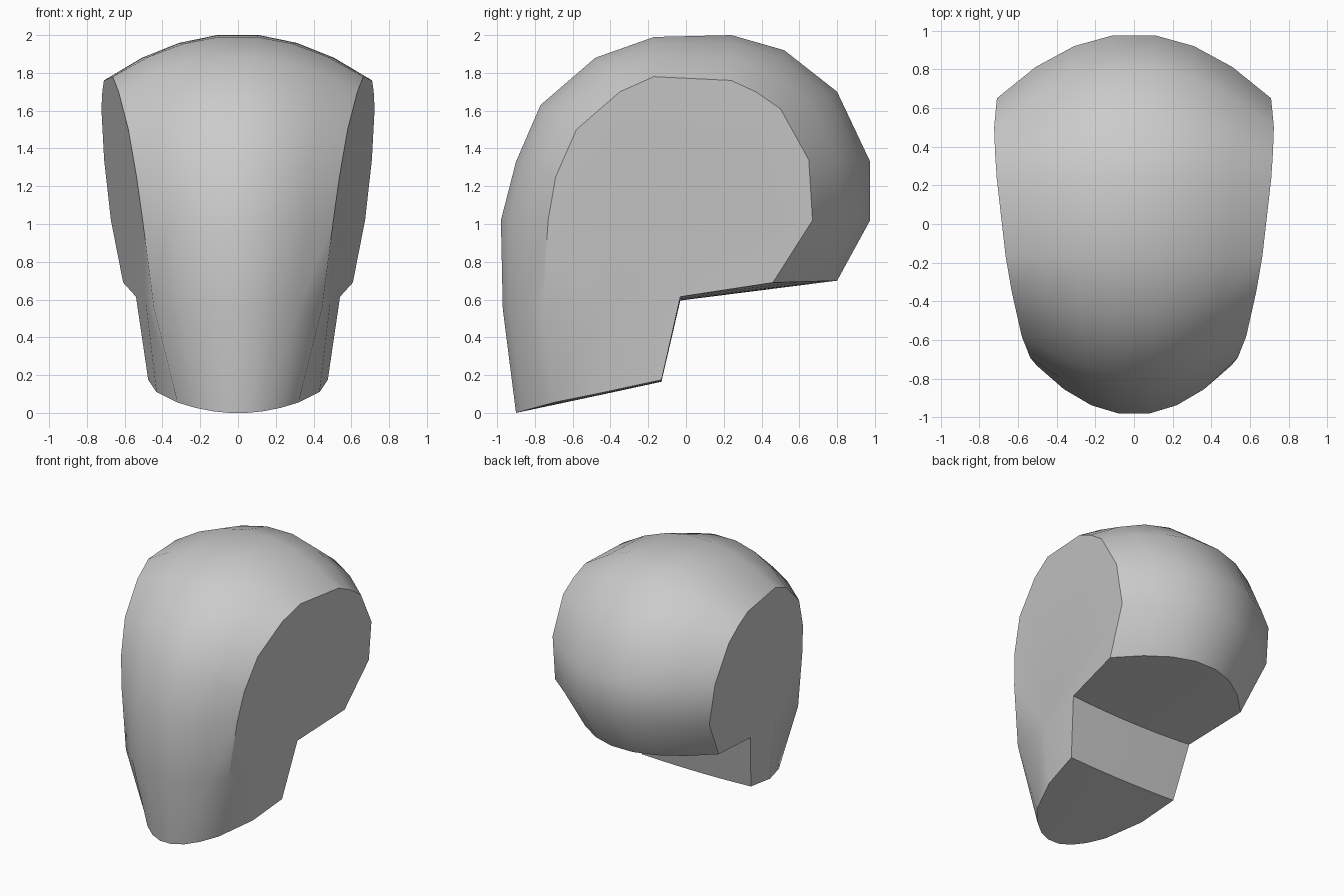
import bpy, bmesh

if "Cube" in bpy.data.objects:
    bpy.data.objects.remove(bpy.data.objects["Cube"])

# Paired loops in (y, z): centre-line profile -> edge of the flat side plane
PROFILE = [
    ((-0.90, 0.00), (-0.70, 0.055)),   # chin
    ((-0.97, 0.55), (-0.76, 0.56)),
    ((-0.98, 1.02), (-0.73, 1.02)),    # face
    ((-0.90, 1.33), (-0.69, 1.25)),
    ((-0.77, 1.63), (-0.58, 1.50)),
    ((-0.48, 1.88), (-0.35, 1.70)),
    ((-0.17, 1.99), (-0.17, 1.78)),    # crown
    ((0.24, 2.00), (0.24, 1.76)),
    ((0.52, 1.92), (0.37, 1.70)),
    ((0.80, 1.70), (0.50, 1.61)),
    ((0.975, 1.33), (0.65, 1.34)),     # back of skull
    ((0.975, 1.02), (0.67, 1.02)),
    ((0.80, 0.70), (0.46, 0.69)),
    ((-0.03, 0.595), (-0.03, 0.615)),  # skull base to jaw
    ((-0.13, 0.165), (-0.13, 0.175)),
    ((-0.43, 0.10), (-0.43, 0.11)),    # under the jaw
]
HALF = [0.155, 0.437, 0.718, 1.0]
COLUMNS = [-t for t in reversed(HALF)] + HALF


def side_x(y, z):
    """Half width of the slanted plane that slices each side."""
    return 0.47 + 0.12 * y + 0.12 * z


bm = bmesh.new()

# Rounded shell, lofted across the head for each profile point
rows = []
for i, ((py, pz), (sy, sz)) in enumerate(PROFILE):
    half_width = 0.32 if i == 0 else side_x(sy, sz)
    row = []
    for t in COLUMNS:
        f = (t * t - 0.024) / 0.976
        row.append(bm.verts.new((half_width * t, py + (sy - py) * f, pz + (sz - pz) * f)))
    rows.append(row)

for a, b in zip(rows, rows[1:] + rows[:1]):
    for j in range(len(COLUMNS) - 1):
        bm.faces.new((a[j], a[j + 1], b[j + 1], b[j]))

# Flat side planes with a tapered jaw facet at the lower front
for col, sign in ((0, -1), (-1, 1)):
    rim = [r[col] for r in rows]
    corner = bm.verts.new((sign * side_x(-0.43, 0.58), -0.43, 0.58))
    bm.faces.new((rim[0], rim[1], corner, rim[-1]))
    bm.faces.new(rim[1:] + [corner])

bmesh.ops.recalc_face_normals(bm, faces=bm.faces[:])
mesh = bpy.data.meshes.new("head")
bm.to_mesh(mesh)
bm.free()

head = bpy.data.objects.new("head", mesh)
bpy.context.collection.objects.link(head)
bpy.context.view_layer.objects.active = head
head.select_set(True)
bpy.ops.object.shade_smooth_by_angle(angle=0.6)
